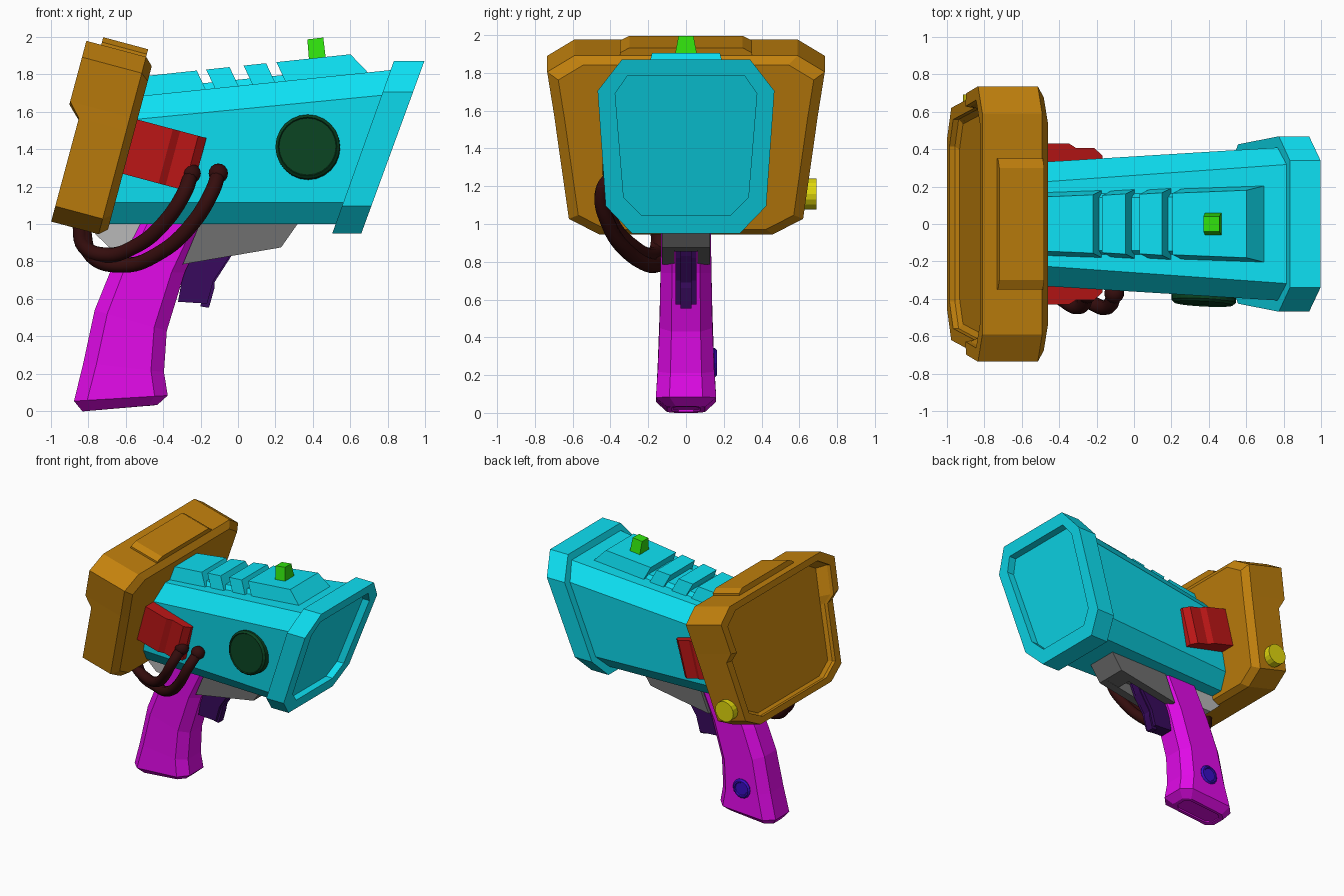
import bpy, bmesh, math
from mathutils import Vector

if "Cube" in bpy.data.objects:
    bpy.data.objects.remove(bpy.data.objects["Cube"])

def mat(name, r, g, b):
    m = bpy.data.materials.new(name)
    m.diffuse_color = (r, g, b, 1)
    m.use_nodes = True
    m.node_tree.nodes["Principled BSDF"].inputs["Base Color"].default_value = m.diffuse_color
    return m

CYAN = mat("cyan", .004, .75, .9)
OCHRE = mat("ochre", .54, .22, .004)
MAGENTA = mat("magenta", .75, .003, .8)
RED = mat("red", .5, .008, .008)
HOSE = mat("dark_brown", .035, .004, .004)
PURPLE = mat("purple", .04, .003, .11)
GREEN = mat("green", .03, .75, .004)
DARKGREEN = mat("dark_green", .003, .055, .015)
YELLOW = mat("yellow", .75, .68, .004)
BLUE = mat("blue", .04, .004, .55)
GREY = mat("grey", .16, .16, .16)
LIGHT = mat("light_grey", .48, .48, .48)

def loft(name, loops, material):
    """Skin closed loops of equal length and cap both ends."""
    bm = bmesh.new()
    rings = [[bm.verts.new(p) for p in lp] for lp in loops]
    n = len(rings[0])
    for a, b in zip(rings, rings[1:]):
        for i in range(n):
            j = (i + 1) % n
            bm.faces.new((a[i], a[j], b[j], b[i]))
    bm.faces.new(rings[0])
    bm.faces.new(rings[-1])
    bmesh.ops.recalc_face_normals(bm, faces=bm.faces)
    me = bpy.data.meshes.new(name)
    bm.to_mesh(me)
    bm.free()
    ob = bpy.data.objects.new(name, me)
    bpy.context.collection.objects.link(ob)
    me.materials.append(material)
    return ob

def plate(name, pts, y0, y1, material):
    """Extrude an x-z profile along y."""
    return loft(name, [[(x, y, z) for x, z in pts] for y in (y0, y1)], material)

def mirror(half):
    return half + [(-y, z) for y, z in reversed(half)]

def dial(name, x, z, steps, n, material):
    """Round button along y; steps are (radius, y)."""
    return loft(name, [[(x + r * math.cos(2 * math.pi * i / n), y, z + r * math.sin(2 * math.pi * i / n))
                        for i in range(n)] for r, y in steps], material)

# tilted frame of the rear housing: u = depth, v = height
C, S = math.cos(math.radians(15)), math.sin(math.radians(15))
def tilt(u, y, v):
    return (-.997 + u * C + v * S, y, 1.013 - u * S + v * C)

# main barrel
def barrel(pairs, xs):
    return [(x, y, z) for (y, z), x in zip(mirror(pairs), xs + xs[::-1])]
loft("barrel", [
    barrel([(.22, 1.68), (.325, 1.555), (.29, 1.115), (.2, 1.0)], [-.55, -.58, -.70, -.74]),
    barrel([(.32, 1.825), (.41, 1.69), (.37, 1.115), (.25, 1.0)], [.85, .80, .60, .56])], CYAN)

# flared muzzle with recessed face
outer = mirror([(.34, 1.87), (.468, 1.705), (.425, 1.095), (.285, .95)])
inner = mirror([(.31, 1.785), (.375, 1.69), (.33, 1.14), (.235, 1.045)])
def front_x(z):
    return .66 + (z - .955) * .366
loft("muzzle", [
    [(.505 + (z - .955) * .357, y, z) for y, z in outer],
    [(front_x(z), y, z) for y, z in outer],
    [(front_x(z), y, z) for y, z in inner],
    [(front_x(z) - .06, y, z) for y, z in inner]], CYAN)

# ridged top rail
def top(x):
    return 1.842 + .106 * x
def deck(x):
    return 1.73 + .102 * x
def rail(name, x0, x1, lean0, lean1, w0, w1, height=None):
    loops = []
    for x, lean, w in ((x0, lean0, w0), (x1, lean1, w1)):
        zt = top(x) if height is None else deck(x) + height
        loops.append([(x + lean, -w, deck(x + lean)), (x, -w + .025, zt),
                      (x, w - .025, zt), (x + lean, w, deck(x + lean))])
    loft(name, loops, CYAN)
for i, (a, b, la, lb) in enumerate([(-.56, -.22, 0, .05), (-.17, -.045, .05, .05),
                                    (.03, .15, .05, .05), (.205, .6, .05, .1)]):
    rail(f"top_rail_{i + 1}", a, b, la, lb, .183 + .03 * a, .187 + .03 * b)
rail("rail_base", -.5, .5, 0, 0, .165, .17, .04)

# front sight
loft("sight", [[(.38, -.063, 1.86), (.47, -.063, 1.87), (.47, .063, 1.87), (.38, .063, 1.86)],
               [(.37, -.04, 1.985), (.455, -.04, 1.995), (.455, .04, 1.995), (.37, .04, 1.985)]], GREEN)

# side lens, leaning with the barrel wall
lens = dial("side_lens", 0, 0, [(.172, .06), (.172, -.03), (.157, -.045), (.152, -.038)], 24, DARKGREEN)
lens.location = (.373, -.382, 1.41)
lens.rotation_euler = (math.radians(-5), 0, math.radians(-3))

# rear housing with notched, recessed back
half = [(.59, .98), (.735, .89), (.697, .645), (.687, .571), (.62, .085), (.46, 0)]
hull = mirror(half)
def shrink(k):
    return [(y * k, .48 + (v - .48) * k) for y, v in hull]
def back_u(i):
    return -.068 if half[min(i, 11 - i)][1] > .6 else 0
rim, floor = shrink(.9), shrink(.86)
loft("rear_housing", [
    [tilt(.05, y, v) for y, v in floor],
    [tilt(back_u(i) + .03, y, v) for i, (y, v) in enumerate(rim)],
    [tilt(back_u(i), y, v) for i, (y, v) in enumerate(rim)],
    [tilt(back_u(i), y, v) for i, (y, v) in enumerate(hull)],
    [tilt(.262, y, v) for y, v in hull],
    [tilt(.304, y, v) for y, v in shrink(.92)]], OCHRE)
bump = mirror([(.3, 1.022), (.35, .995), (.35, .93)])
loft("housing_top_plate", [[tilt(u, y, v) for y, v in bump] for u in (.014, .262)], OCHRE)

# stepped side blocks
steps = [(.25, .25), (.25, .43), (.5, .43), (.54, .405), (.64, .405), (.685, .365), (.685, .25)]
for side, s in (("right", -1), ("left", 1)):
    loft(f"side_block_{side}", [[tilt(u, s * y, v) for u, y in steps] for v in (.345, .645)], RED)

# housing knob
dial("housing_knob", -.83, 1.16, [(.082, .55), (.082, .69)], 16, YELLOW)

# grip: octagonal sections (back x,z, front x,z, half width, chamfer)
sections = [(-.53, 1.05, -.14, 1.05, .13, .07), (-.68, .75, -.285, .74, .135, .07),
            (-.765, .54, -.38, .43, .14, .07), (-.825, .26, -.395, .21, .15, .07),
            (-.875, .055, -.375, .085, .16, .07), (-.83, 0, -.43, .035, .1, .05),
            (-.8, .006, -.46, .031, .075, .04), (-.8, .014, -.46, .039, .07, .04)]
loops = []
for bx, bz, fx, fz, w, c in sections:
    b, f = Vector((bx, 0, bz)), Vector((fx, 0, fz))
    d = (f - b).normalized() * c
    loops.append([p + Vector((0, y, 0)) for p, y in (
        (b, w * .55), (b + d, w), (f - d, w), (f, w * .55),
        (f, -w * .55), (f - d, -w), (b + d, -w), (b, -w * .55))])
loft("grip", loops, MAGENTA)
dial("grip_button", -.61, .265, [(.078, .12), (.078, .152), (.066, .165), (.055, .165), (.05, .158)], 16, BLUE)

# under-barrel bracket with trigger slot
guard = [(-.2, 1.01), (.325, 1.01), (.23, .875), (-.295, .785)]
for side, s in (("right", -1), ("left", 1)):
    plate(f"bracket_{side}", guard, s * .06, s * .128, GREY)
plate("bracket_core", [(-.2, 1.01), (.325, 1.01), (.23, .875), (.1, .855), (.06, .92), (-.25, .92)], -.06, .06, GREY)
plate("rear_bracket", [(-.78, .99), (-.74, 1.02), (-.5, 1.02), (-.5, .86), (-.67, .86), (-.76, .945)], -.1, .1, LIGHT)

# trigger
plate("trigger", [(0, .93), (-.05, .82), (-.13, .7), (-.165, .575), (-.32, .585), (-.26, .93)], -.055, .055, PURPLE)
plate("trigger_rib", [(.01, .93), (-.035, .83), (-.125, .69), (-.125, .66), (-.155, .553), (-.2, .56), (-.15, .93)],
      -.03, .03, PURPLE)

# hoses with ball ends
paths = [[(-.105, -.37, 1.27), (-.135, -.44, 1.18), (-.245, -.41, 1.0), (-.42, -.3, .845),
          (-.62, -.17, .78), (-.78, -.14, .83), (-.83, -.14, 1.0)],
         [(-.25, -.37, 1.27), (-.285, -.44, 1.17), (-.40, -.39, 1.0), (-.55, -.28, .88),
          (-.71, -.18, .835), (-.82, -.15, .88), (-.845, -.15, 1.0)]]
for n, path in enumerate(paths, 1):
    cu = bpy.data.curves.new(f"hose_{n}", 'CURVE')
    cu.dimensions = '3D'
    cu.bevel_depth = .04
    cu.bevel_resolution = 3
    cu.resolution_u = 6
    sp = cu.splines.new('BEZIER')
    sp.bezier_points.add(len(path) - 1)
    for bp, p in zip(sp.bezier_points, path):
        bp.co = p
        bp.handle_left_type = bp.handle_right_type = 'AUTO'
    cu.materials.append(HOSE)
    bpy.context.collection.objects.link(bpy.data.objects.new(f"hose_{n}", cu))
    bpy.ops.mesh.primitive_uv_sphere_add(segments=14, ring_count=8, radius=.053, location=path[0])
    ball = bpy.context.object
    ball.name = f"hose_{n}_socket"
    ball.data.materials.append(HOSE)
    bpy.ops.object.shade_smooth()
